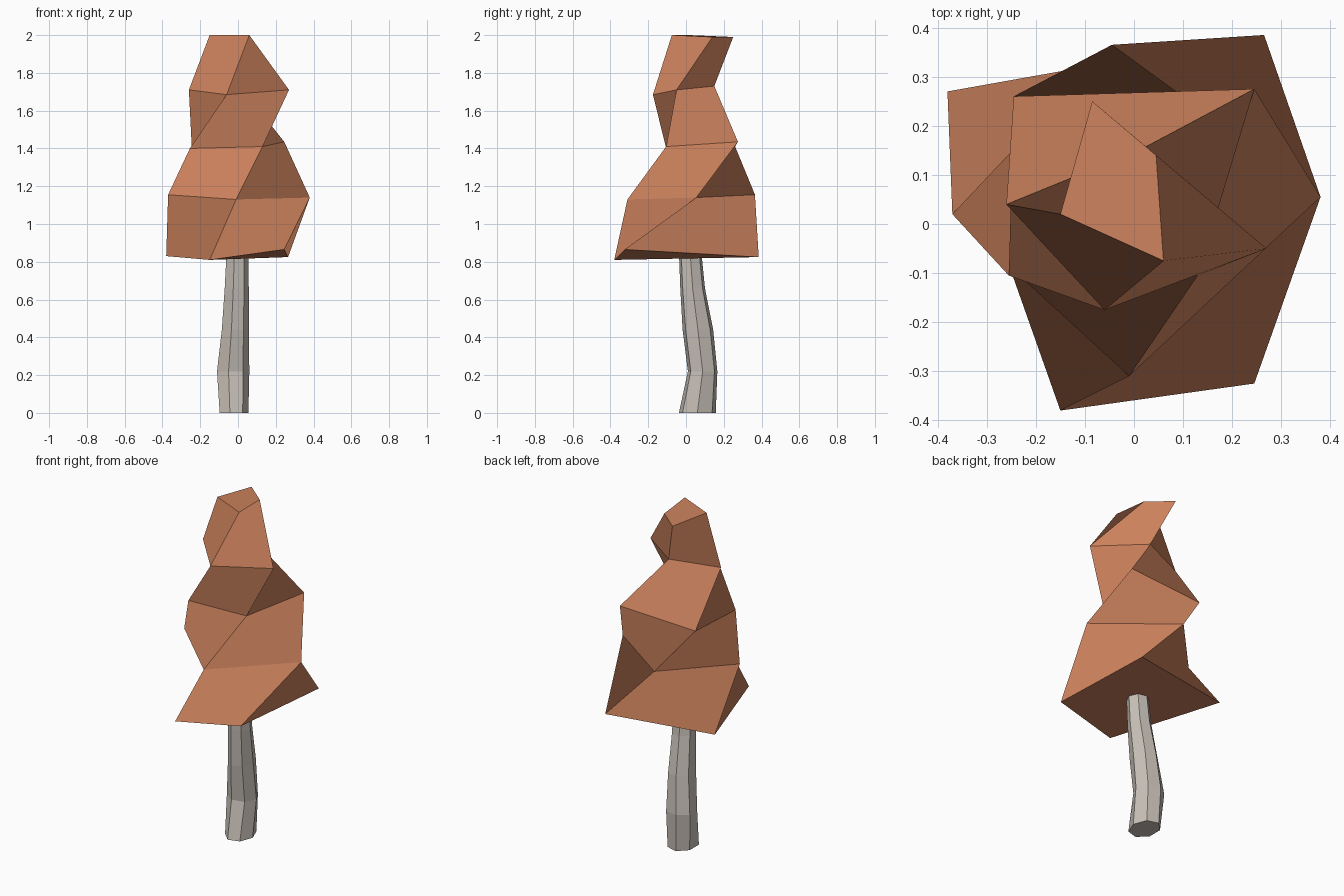
import bpy
import bmesh
import math

old_cube = bpy.data.objects.get("Cube")
if old_cube:
    bpy.data.objects.remove(old_cube, do_unlink=True)


def make_material(name, colour):
    material = bpy.data.materials.new(name)
    material.use_nodes = True
    material.diffuse_color = colour
    for node in material.node_tree.nodes:
        if node.type == "BSDF_PRINCIPLED":
            node.inputs["Base Color"].default_value = colour
    return material


def make_loft(name, rings, material):
    """Bridge matching rings of points with quads and close both ends."""
    bm = bmesh.new()
    loops = [[bm.verts.new(point) for point in ring] for ring in rings]
    for lower, upper in zip(loops, loops[1:]):
        count = len(lower)
        for i in range(count):
            j = (i + 1) % count
            bm.faces.new((lower[i], lower[j], upper[j], upper[i]))
    bm.faces.new(list(reversed(loops[0])))
    bm.faces.new(loops[-1])
    bmesh.ops.recalc_face_normals(bm, faces=bm.faces[:])
    mesh = bpy.data.meshes.new(name)
    bm.to_mesh(mesh)
    bm.free()
    mesh.materials.append(material)
    obj = bpy.data.objects.new(name, mesh)
    bpy.context.collection.objects.link(obj)
    return obj


leaf_orange = make_material("leaf_orange", (0.61, 0.225, 0.11, 1.0))
bark_grey = make_material("bark_grey", (0.58, 0.53, 0.48, 1.0))

# Foliage: five irregular four-point tiers, twisting as they rise
foliage_tiers = [
    [(-0.38, 0.27, 0.83), (-0.15, -0.38, 0.81), (0.245, -0.325, 0.865), (0.265, 0.385, 0.825)],
    [(-0.37, 0.02, 1.155), (-0.01, -0.31, 1.13), (0.38, 0.055, 1.14), (-0.045, 0.365, 1.155)],
    [(-0.255, -0.105, 1.4), (0.13, -0.105, 1.41), (0.245, 0.275, 1.435), (-0.245, 0.26, 1.41)],
    [(-0.06, -0.175, 1.685), (0.27, -0.05, 1.71), (0.01, 0.15, 1.73), (-0.26, 0.04, 1.71)],
    [(0.06, -0.075, 2), (0.045, 0.14, 1.99), (-0.085, 0.25, 1.99), (-0.15, 0.02, 2)],
]
make_loft("foliage", foliage_tiers, leaf_orange)

# Trunk: a bent seven-sided column, listed as centre x, centre y, height, radii
trunk_sections = [
    (-0.025, 0.06, 0, 0.08, 0.1),
    (-0.03, 0.088, 0.22, 0.09, 0.08),
    (-0.018, 0.063, 0.44, 0.075, 0.083),
    (-0.01, 0.035, 0.66, 0.067, 0.067),
    (-0.005, 0.02, 0.88, 0.06, 0.06),
]
SIDES = 7
trunk_rings = []
for x, y, z, rx, ry in trunk_sections:
    angles = [math.tau * i / SIDES for i in range(SIDES)]
    trunk_rings.append([(x + rx * math.cos(a), y + ry * math.sin(a), z) for a in angles])
make_loft("trunk", trunk_rings, bark_grey)
